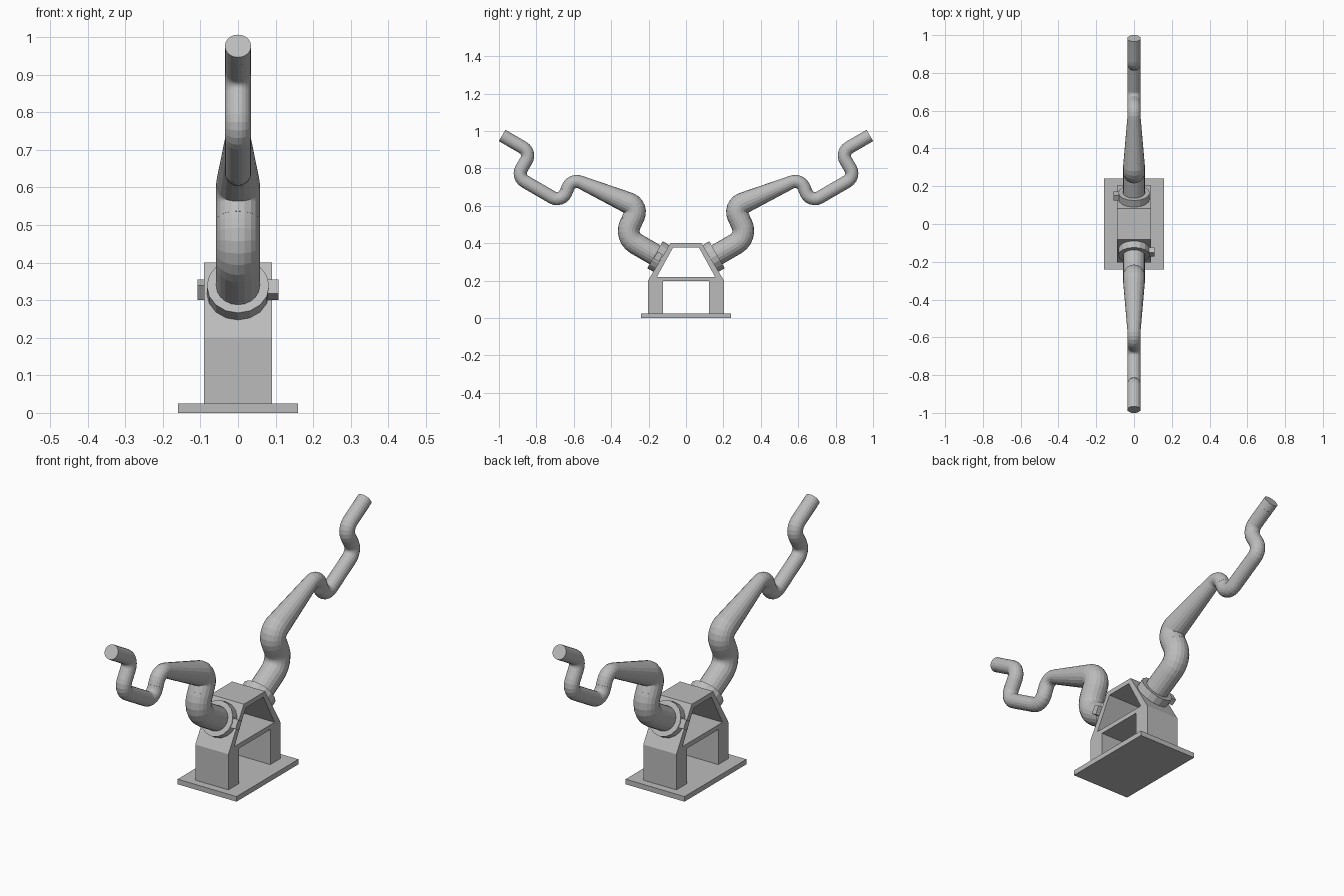
import bpy, bmesh, math
from mathutils import Vector

if "Cube" in bpy.data.objects:
    bpy.data.objects.remove(bpy.data.objects["Cube"])

grey = bpy.data.materials.new("light_grey")
grey.diffuse_color = (0.5, 0.5, 0.5, 1)
grey.use_nodes = True
grey.node_tree.nodes["Principled BSDF"].inputs["Base Color"].default_value = grey.diffuse_color


def finish(name, bm):
    bmesh.ops.recalc_face_normals(bm, faces=bm.faces)
    me = bpy.data.meshes.new(name)
    bm.to_mesh(me)
    bm.free()
    me.materials.append(grey)
    ob = bpy.data.objects.new(name, me)
    bpy.context.collection.objects.link(ob)
    return ob


def loft(name, rings, closed=False):
    """Skin a list of rings; cap the ends, or join them if closed."""
    bm = bmesh.new()
    vs = [[bm.verts.new(p) for p in r] for r in rings]
    n = len(vs[0])
    pairs = list(zip(vs, vs[1:])) + ([(vs[-1], vs[0])] if closed else [])
    for a, b in pairs:
        for i in range(n):
            j = (i + 1) % n
            bm.faces.new((a[i], a[j], b[j], b[i]))
    if not closed:
        bm.faces.new(vs[0])
        bm.faces.new(vs[-1])
    return finish(name, bm)


def box(name, x, y0, y1, z0, z1):
    return loft(name, [[(sx, y0, z0), (sx, y1, z0), (sx, y1, z1), (sx, y0, z1)] for sx in (-x, x)])


def fillet(ctrl, bend, steps=6):
    """Round the inner corners of a (y, z, radius) path."""
    pts = [(Vector(ctrl[0][:2]), ctrl[0][2])]
    for a, b, c in zip(ctrl, ctrl[1:], ctrl[2:]):
        p = Vector(b[:2])
        u = (Vector(a[:2]) - p).normalized()
        v = (Vector(c[:2]) - p).normalized()
        half = u.angle(v) / 2
        cen = p + (u + v).normalized() * bend / math.sin(half)
        d0 = p + u * bend / math.tan(half) - cen
        sweep = d0.angle_signed(p + v * bend / math.tan(half) - cen)
        for k in range(steps + 1):
            t = -sweep * k / steps
            ct, st = math.cos(t), math.sin(t)
            pts.append((cen + Vector((d0.x * ct - d0.y * st, d0.x * st + d0.y * ct)), b[2]))
    pts.append((Vector(ctrl[-1][:2]), ctrl[-1][2]))
    return pts


def tube(name, ctrl, bend, s, sides=20):
    pts = fillet(ctrl, bend)
    rings = []
    for i, (p, r) in enumerate(pts):
        a, b = pts[max(i - 1, 0)][0], pts[min(i + 1, len(pts) - 1)][0]
        t = (b - a).normalized()
        ring = []
        for k in range(sides):
            g = 2 * math.pi * k / sides
            c, h = r * math.cos(g), r * math.sin(g)
            ring.append((s * c, s * (p.x - t.y * h), p.y + t.x * h))
        rings.append(ring)
    return loft(name, rings)


# Pedestal
box("base_plate", 0.16, -0.24, 0.24, 0, 0.025)
box("pedestal_shelf", 0.09, -0.16, 0.16, 0.197, 0.22)
for side, s in (("back", 1), ("front", -1)):
    y0, y1 = sorted((s * 0.122, s * 0.203))
    box(side + "_column", 0.09, y0, y1, 0.025, 0.2)
outer = [(-0.203, 0.2), (0.203, 0.2), (0.083, 0.4), (-0.083, 0.4)]
inner = [(-0.157, 0.217), (0.157, 0.217), (0.069, 0.377), (-0.069, 0.377)]
loft("pedestal_frame", [[(x, y, z) for y, z in prof] for x, prof in
                        ((-0.09, outer), (0.09, outer), (0.09, inner), (-0.09, inner))], closed=True)

# Two arms, the second turned half way round the pedestal
B, S = 0.058, 0.035
axis, face = Vector((0.866, 0.5)), Vector((0.131, 0.318))
for side, s in (("back", 1), ("front", -1)):
    def on_axis(d, r):
        p = face + axis * d
        return (p.x, p.y, r)

    # Shoulder collar with its side tab
    tube(side + "_collar", [on_axis(-0.01, 0.083), on_axis(0.04, 0.083)], 0.01, s, 16)
    up = Vector((-0.5, 0.866)) * 0.022
    tab = []
    for x in (-0.07, -0.108):
        a, b = face + axis * 0.004, face + axis * 0.036
        tab.append([(s * x, s * q.x, q.y) for q in (a - up, b - up, b + up, a + up)])
    loft(side + "_collar_tab", tab)
    # Arm links
    tube(side + "_shoulder", [on_axis(0, B), (0.33, 0.433, B), (0.293, 0.512, B)], 0.08, s)
    tube(side + "_upper_arm", [(0.293, 0.512, B), (0.255, 0.592, B), (0.61, 0.746, S),
                               (0.638, 0.681, S)], 0.05, s)
    tube(side + "_forearm", [(0.638, 0.681, S), (0.665, 0.616, S), (0.829, 0.711, S)], 0.05, s)
    tube(side + "_wrist", [(0.829, 0.711, S), (0.905, 0.755, S), (0.828, 0.886, S),
                           (0.949, 0.956, S)], 0.05, s)
    tube(side + "_tip", [(0.949, 0.956, S), (0.983, 0.976, S)], 0.01, s)
